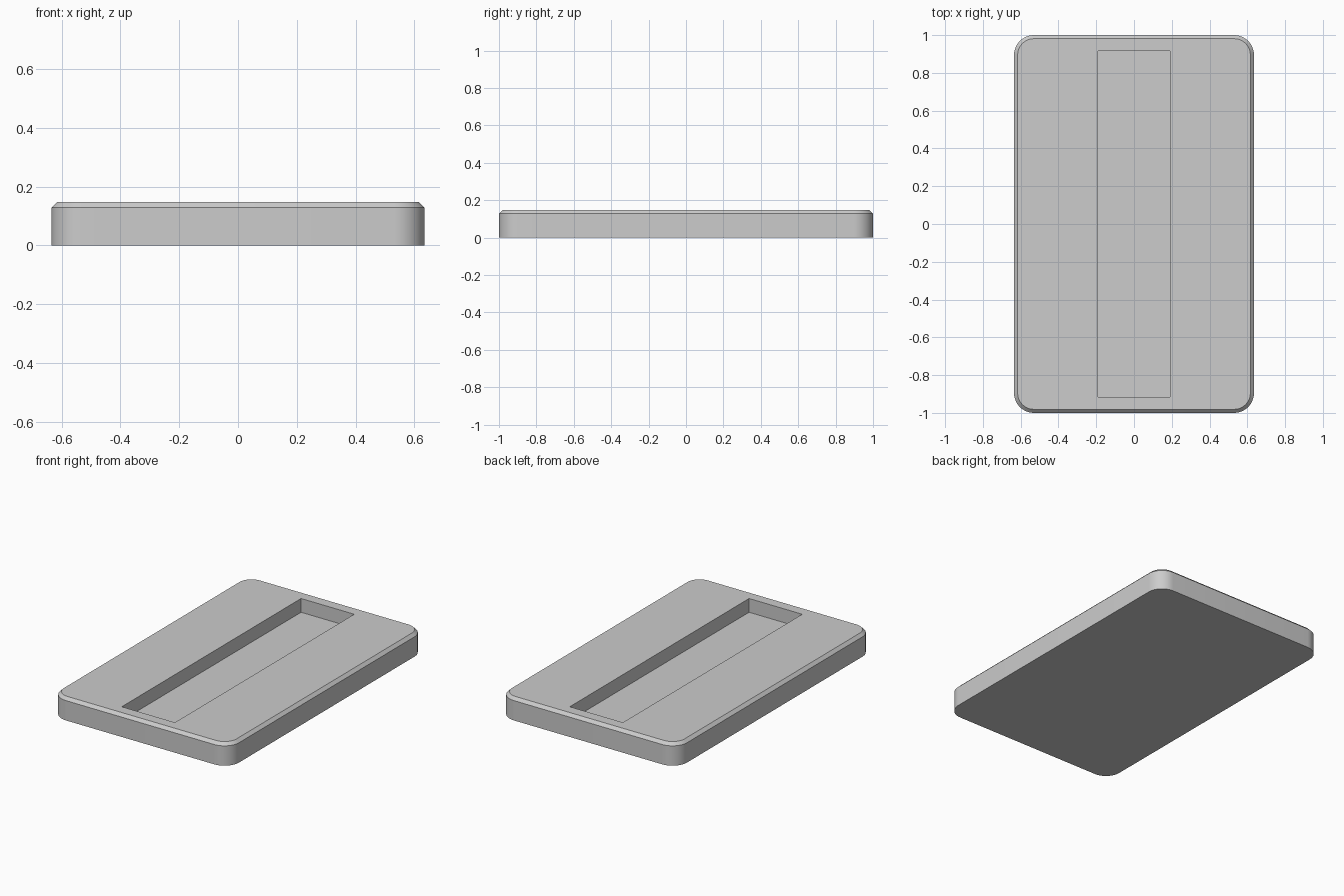
import bpy
import bmesh
from math import cos, sin, pi

HALF_X, HALF_Y, HEIGHT = 0.635, 1.0, 0.147
RADIUS, CHAMFER = 0.105, 0.019
SLOT_X, SLOT_Y, SLOT_FLOOR = 0.19, 0.915, 0.058
STEPS = 12

cube = bpy.data.objects.get("Cube")
if cube:
    bpy.data.objects.remove(cube, do_unlink=True)

# Single grey material
grey = bpy.data.materials.new("grey")
grey.use_nodes = True
colour = (0.604, 0.604, 0.604, 1)
grey.diffuse_color = colour
grey.node_tree.nodes["Principled BSDF"].inputs["Base Color"].default_value = colour


def rounded_ring(bm, inset, z):
    """Rounded rectangle of vertices, pulled in by inset."""
    ring = []
    r = RADIUS - inset
    corners = [(1, 1), (-1, 1), (-1, -1), (1, -1)]
    for quarter, (sx, sy) in enumerate(corners):
        for i in range(STEPS + 1):
            a = (quarter + i / STEPS) * pi / 2
            ring.append(bm.verts.new((sx * (HALF_X - RADIUS) + r * cos(a),
                                      sy * (HALF_Y - RADIUS) + r * sin(a), z)))
    return ring


# Plate: rounded slab with a chamfered top rim
bm = bmesh.new()
rings = [rounded_ring(bm, 0, 0),
         rounded_ring(bm, 0, HEIGHT - CHAMFER),
         rounded_ring(bm, CHAMFER, HEIGHT)]
for low, high in zip(rings, rings[1:]):
    for i in range(len(low)):
        j = (i + 1) % len(low)
        bm.faces.new((low[i], low[j], high[j], high[i]))
bm.faces.new(rings[0][::-1])
bm.faces.new(rings[-1])
mesh = bpy.data.meshes.new("plate")
bm.to_mesh(mesh)
bm.free()
mesh.materials.append(grey)
plate = bpy.data.objects.new("plate", mesh)
bpy.context.collection.objects.link(plate)

# Long slot sunk into the top
top = HEIGHT + 0.1
bpy.ops.mesh.primitive_cube_add(size=2, location=(0, 0, (top + SLOT_FLOOR) / 2))
cutter = bpy.context.object
cutter.name = "slot_cutter"
cutter.scale = (SLOT_X, SLOT_Y, (top - SLOT_FLOOR) / 2)
cutter.hide_render = True
cutter.data.materials.append(grey)
bpy.context.view_layer.update()

bpy.ops.object.select_all(action='DESELECT')
plate.select_set(True)
bpy.context.view_layer.objects.active = plate
cut = plate.modifiers.new("slot", 'BOOLEAN')
cut.operation = 'DIFFERENCE'
cut.solver = 'EXACT'
cut.object = cutter
bpy.ops.object.modifier_apply(modifier=cut.name)
bpy.data.objects.remove(cutter, do_unlink=True)

# Smooth round corners, sharp chamfer and slot edges
bpy.ops.object.shade_smooth_by_angle(angle=pi / 6)
